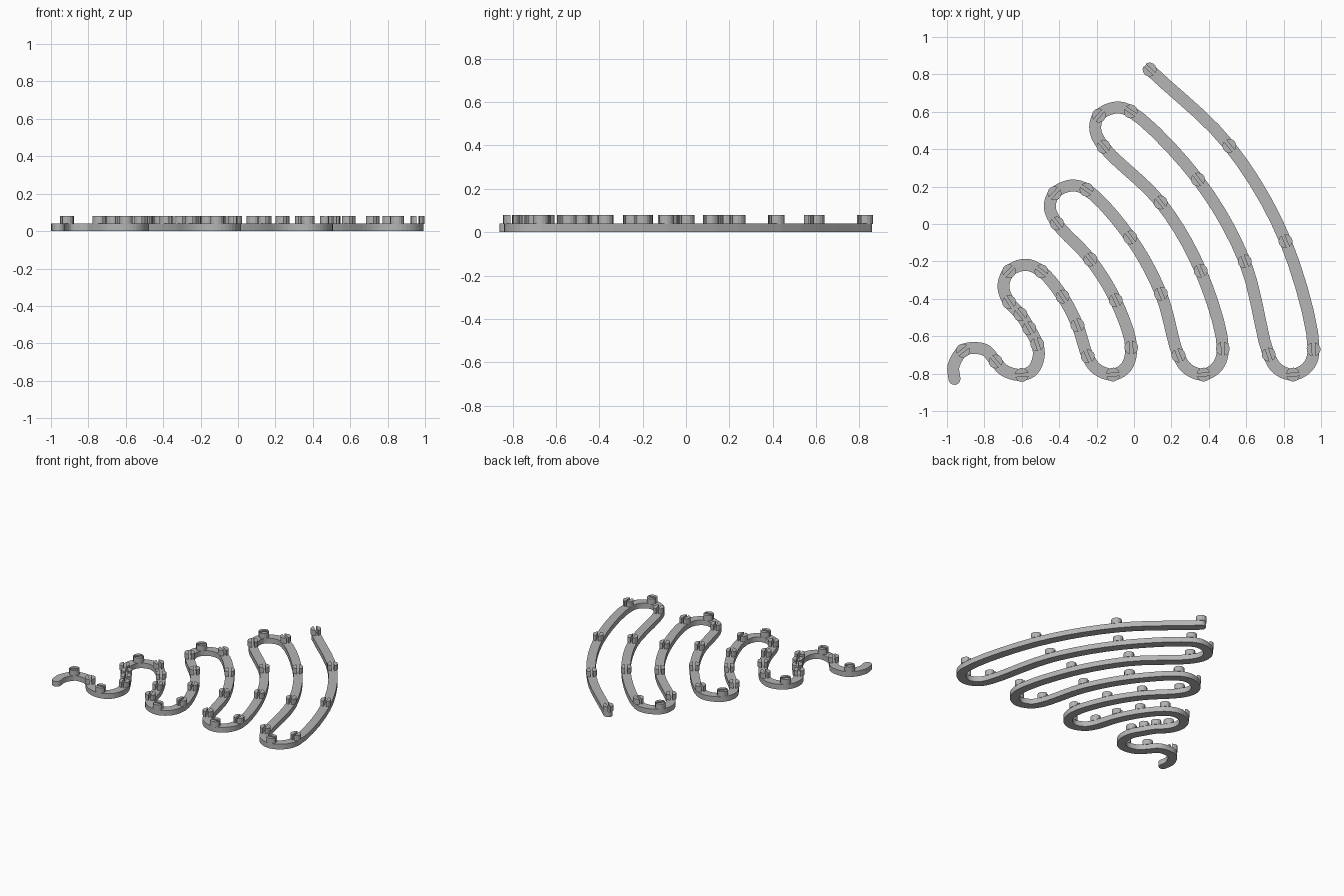
import bpy
import bmesh
from math import sin, cos, pi, asin, atan2
from mathutils import Vector

STRIP_HALF = 0.032
STRIP_TOP = 0.04
PEG_TOP = 0.08
PEG_RADIUS = 0.037
SLOT_HALF = 0.008
STEPS = 5

cube = bpy.data.objects.get("Cube")
if cube:
    bpy.data.objects.remove(cube, do_unlink=True)

# Single plain grey material
grey = bpy.data.materials.new("plain_grey")
grey.use_nodes = True
grey.diffuse_color = (0.46, 0.46, 0.46, 1)
grey.node_tree.nodes["Principled BSDF"].inputs["Base Color"].default_value = grey.diffuse_color

# Centreline of the winding strip: pegs stand on some points, others only bend it
path = []
peg_indices = []


def bend(x, y):
    path.append(Vector((x, y)))


def peg(x, y):
    peg_indices.append(len(path))
    bend(x, y)


# Small hooked tail
bend(-.96, -.828)
bend(-.965, -.76)
peg(-.915, -.677)
bend(-.855, -.663)
bend(-.79, -.677)
peg(-.74, -.735)
bend(-.69, -.785)
peg(-.6, -.807)
bend(-.54, -.78)
bend(-.51, -.71)
peg(-.517, -.643)
peg(-.56, -.558)
peg(-.607, -.483)
peg(-.668, -.418)
# First loop
bend(-.698, -.335)
peg(-.668, -.253)
bend(-.58, -.218)
peg(-.495, -.253)
peg(-.382, -.388)
peg(-.302, -.542)
peg(-.247, -.708)
bend(-.2, -.775)
peg(-.113, -.805)
bend(-.042, -.765)
peg(-.015, -.66)
peg(-.098, -.408)
peg(-.233, -.19)
peg(-.412, .003)
# Second loop
bend(-.45, .09)
peg(-.425, .164)
bend(-.34, .205)
peg(-.254, .184)
peg(-.02, -.072)
peg(.144, -.372)
peg(.238, -.703)
bend(.287, -.775)
peg(.372, -.805)
bend(.445, -.762)
peg(.475, -.667)
peg(.356, -.25)
peg(.142, .115)
peg(-.163, .414)
# Third loop
bend(-.207, .505)
peg(-.188, .58)
bend(-.1, .622)
peg(-.018, .602)
peg(.342, .238)
peg(.592, -.2)
peg(.72, -.698)
bend(.768, -.775)
peg(.85, -.805)
bend(.93, -.762)
peg(.96, -.67)
peg(.81, -.092)
peg(.51, .418)
peg(.083, .826)


def spline_samples(points, steps):
    """Centripetal spline through every point."""
    ends = [points[0] * 2 - points[1]] + points + [points[-1] * 2 - points[-2]]
    out = []
    for p0, p1, p2, p3 in zip(ends, ends[1:], ends[2:], ends[3:]):
        t1 = (p1 - p0).length ** .5
        t2 = t1 + (p2 - p1).length ** .5
        t3 = t2 + (p3 - p2).length ** .5
        for k in range(steps):
            t = t1 + (t2 - t1) * k / steps
            a = p0.lerp(p1, t / t1)
            b = p1.lerp(p2, (t - t1) / (t2 - t1))
            c = p2.lerp(p3, (t - t2) / (t3 - t2))
            out.append(a.lerp(b, t / t2).lerp(b.lerp(c, (t - t1) / (t3 - t1)), (t - t1) / (t2 - t1)))
    return out + [points[-1]]


samples = spline_samples(path, STEPS)


def tangent(i):
    return (samples[min(i + 1, len(samples) - 1)] - samples[max(i - 1, 0)]).normalized()


def finish(bm, name):
    bmesh.ops.recalc_face_normals(bm, faces=bm.faces[:])
    mesh = bpy.data.meshes.new(name)
    bm.to_mesh(mesh)
    bm.free()
    mesh.materials.append(grey)
    return mesh


def add_object(name, mesh):
    obj = bpy.data.objects.new(name, mesh)
    bpy.context.collection.objects.link(obj)
    return obj


# Strip: rectangular section swept along the path, with rounded ends
rows = [(p, tangent(i), STRIP_HALF) for i, p in enumerate(samples)]
for at_end in (False, True):
    point, direction, _ = rows[-1 if at_end else 0]
    for k in range(1, 6):
        angle = pi / 2 * k / 5.3
        shift = direction * STRIP_HALF * sin(angle)
        row = (point + shift if at_end else point - shift, direction, STRIP_HALF * cos(angle))
        rows.insert(len(rows) if at_end else 0, row)

bm = bmesh.new()
rings = []
for point, direction, half in rows:
    side = Vector((-direction.y, direction.x)) * half
    corners = [(point - side, 0), (point + side, 0), (point + side, STRIP_TOP), (point - side, STRIP_TOP)]
    rings.append([bm.verts.new((c.x, c.y, z)) for c, z in corners])
for a, b in zip(rings, rings[1:]):
    for j in range(4):
        k = (j + 1) % 4
        bm.faces.new((a[j], a[k], b[k], b[j]))
bm.faces.new(rings[0])
bm.faces.new(rings[-1])
add_object("winding_strip", finish(bm, "winding_strip"))

# Peg: two half-round posts with a slot between them running along the strip
bm = bmesh.new()
start = asin(SLOT_HALF / PEG_RADIUS)
for flip in (0, pi):
    angles = [flip + start + (pi - 2 * start) * k / 7 for k in range(8)]
    base = [bm.verts.new((PEG_RADIUS * cos(a), PEG_RADIUS * sin(a), STRIP_TOP - .002)) for a in angles]
    face = bm.faces.new(base)
    extruded = bmesh.ops.extrude_face_region(bm, geom=[face], use_keep_orig=True)
    top = [v for v in extruded["geom"] if isinstance(v, bmesh.types.BMVert)]
    bmesh.ops.translate(bm, verts=top, vec=(0, 0, PEG_TOP - STRIP_TOP + .002))
peg_mesh = finish(bm, "slotted_peg")

for number, index in enumerate(peg_indices):
    direction = tangent(index * STEPS)
    post = add_object(f"slotted_peg_{number + 1}", peg_mesh)
    post.location = (*path[index], 0)
    post.rotation_euler.z = atan2(direction.y, direction.x)
